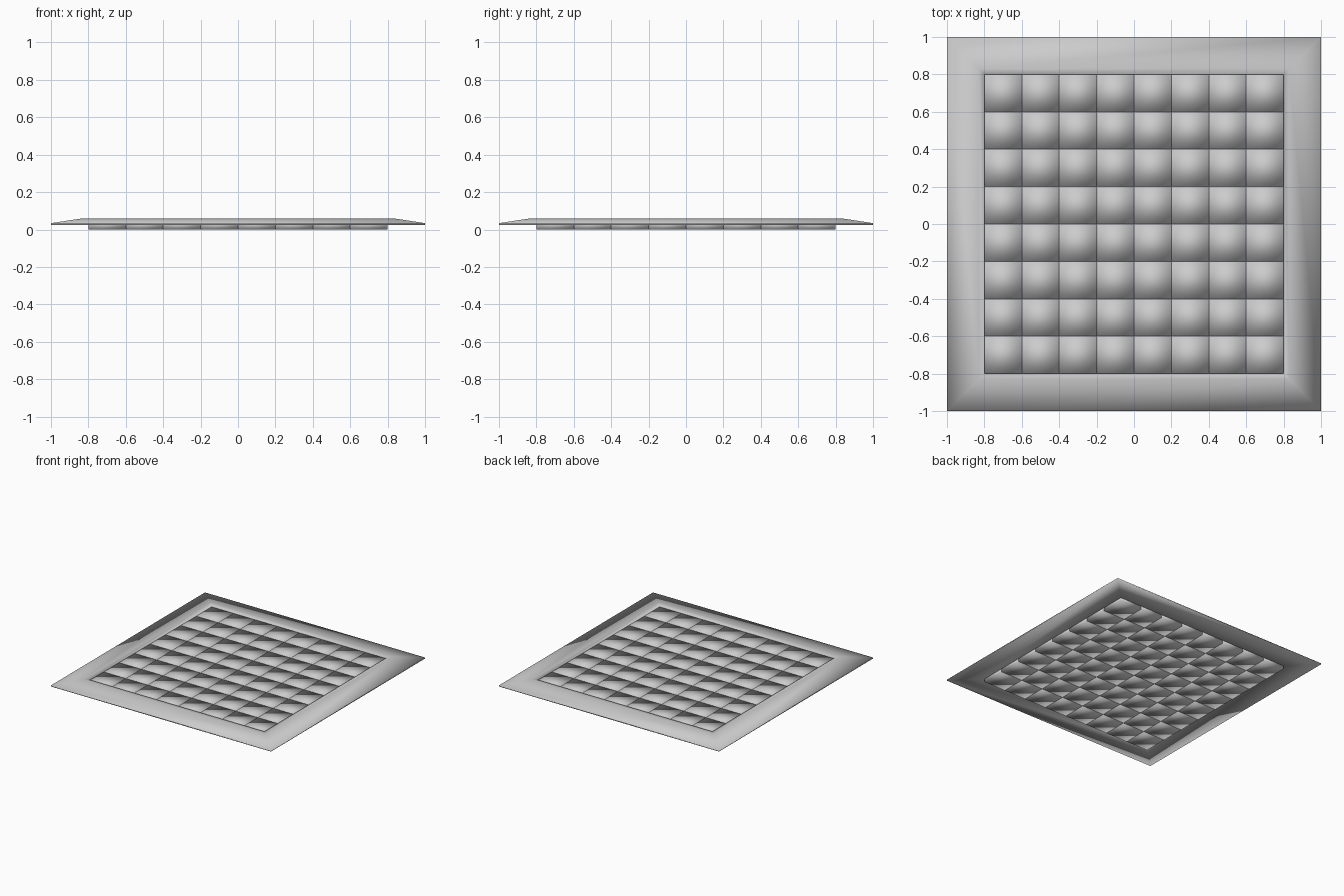
import bpy, bmesh

if "Cube" in bpy.data.objects:
    bpy.data.objects.remove(bpy.data.objects["Cube"])

def finish(name, bm):
    bmesh.ops.recalc_face_normals(bm, faces=bm.faces)
    for f in bm.faces:
        f.smooth = True
    me = bpy.data.meshes.new(name)
    bm.to_mesh(me)
    bm.free()
    ob = bpy.data.objects.new(name, me)
    bpy.context.collection.objects.link(ob)
    return ob

# Frame: mitred square sweep of a sloped border profile (half-width, z)
profile = [(0.8, 0.025), (1.0, 0.025), (1.0, 0.034), (0.83, 0.06), (0.8, 0.06)]
bm = bmesh.new()
loops = [[bm.verts.new((sx * r, sy * r, z)) for r, z in profile]
         for sx, sy in ((-1, -1), (1, -1), (1, 1), (-1, 1))]
n = len(profile)
for i in range(4):
    a, b = loops[i], loops[(i + 1) % 4]
    for j in range(n):
        k = (j + 1) % n
        bm.faces.new((a[j], b[j], b[k], a[k]))
finish("board_frame", bm)

# Tiles: 8 x 8 thin square blocks sitting below the rim
TOP, SIZE = 0.045, 0.2
for row in range(8):
    for col in range(8):
        bm = bmesh.new()
        bmesh.ops.create_cube(bm, size=1)
        bmesh.ops.scale(bm, vec=(SIZE, SIZE, TOP), verts=bm.verts)
        tile = finish(f"tile_{row}_{col}", bm)
        tile.location = ((col - 3.5) * SIZE, (row - 3.5) * SIZE, TOP / 2)
